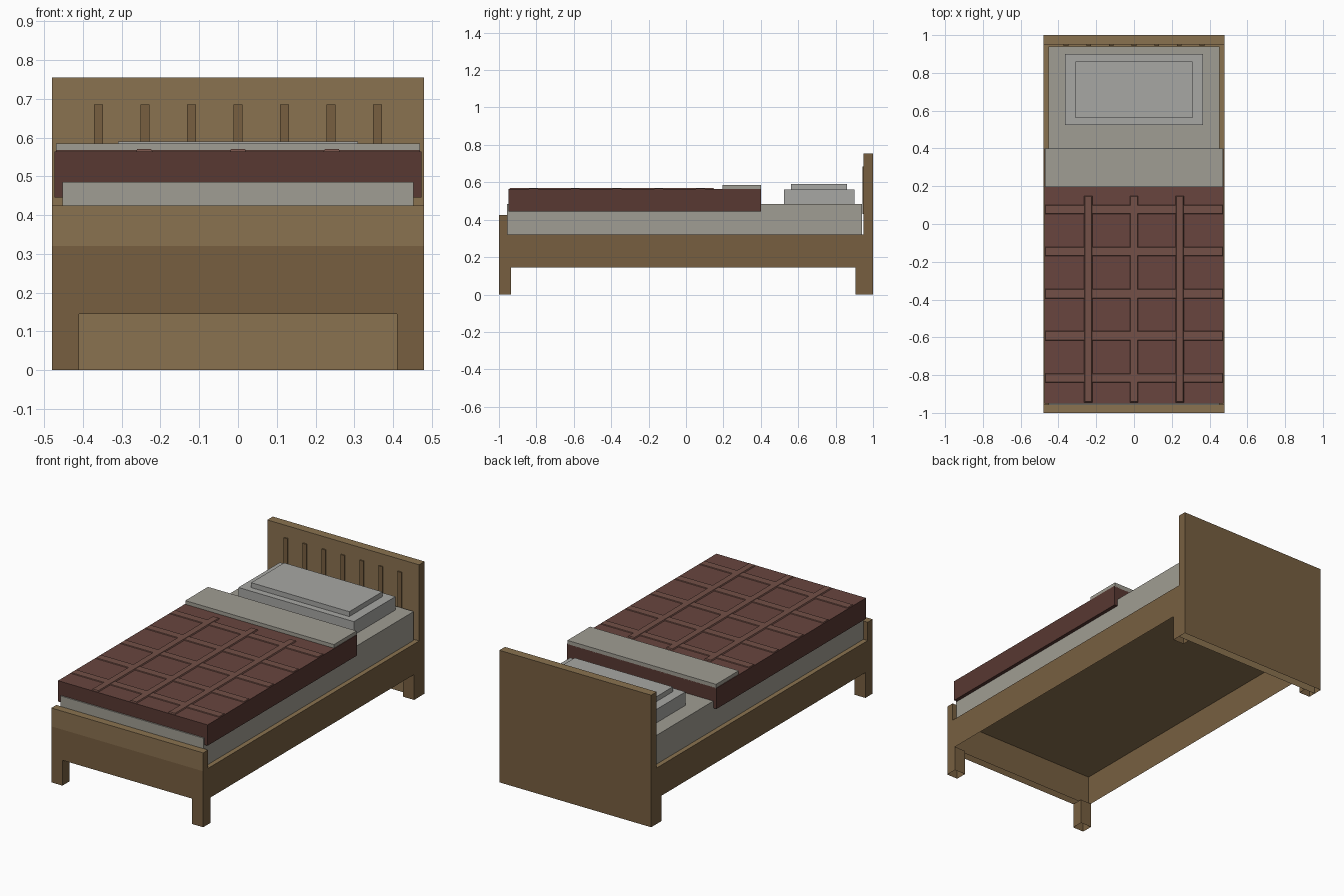
import bpy, bmesh

if "Cube" in bpy.data.objects:
    bpy.data.objects.remove(bpy.data.objects["Cube"])


def material(name, hex_code):
    def linear(v):
        return v / 12.92 if v <= 0.04045 else ((v + 0.055) / 1.055) ** 2.4
    m = bpy.data.materials.new(name)
    rgb = [linear(int(hex_code[i:i + 2], 16) / 255) for i in (0, 2, 4)]
    m.diffuse_color = (*rgb, 1)
    m.use_nodes = True
    m.node_tree.nodes["Principled BSDF"].inputs["Base Color"].default_value = m.diffuse_color
    return m


DARK = material("dark_wood", "775F40")
LIGHT = material("light_wood", "8A7250")
SHEET = material("sheet", "A09D93")
PILLOW = material("pillow_cloth", "A7A7A4")
RED = material("blanket_side", "583832")
RED_TOP = material("blanket_top", "68453E")
STRIPE = material("blanket_stripe", "735047")


def box(name, x, y, z, mat, accent=None, accent_sides=(), open_sides=(), taper=0.0):
    """Box from (min, max) ranges; sides are '+z', '-y' etc."""
    bm = bmesh.new()
    bmesh.ops.create_cube(bm, size=1)
    sides = {}
    for f in bm.faces:
        axis = max(range(3), key=lambda i: abs(f.normal[i]))
        sides[("+" if f.normal[axis] > 0 else "-") + "xyz"[axis]] = f
    for v in bm.verts:
        inset = taper if v.co.z > 0 else 0
        for i, (lo, hi) in enumerate((x, y, z)):
            t = inset if i < 2 else 0
            v.co[i] = hi - t if v.co[i] > 0 else lo + t
    for s in accent_sides:
        sides[s].material_index = 1
    bmesh.ops.delete(bm, geom=[sides[s] for s in open_sides], context='FACES_ONLY')
    me = bpy.data.meshes.new(name)
    bm.to_mesh(me)
    bm.free()
    me.materials.append(mat)
    if accent:
        me.materials.append(accent)
    ob = bpy.data.objects.new(name, me)
    bpy.context.collection.objects.link(ob)
    return ob


W = (-0.48, 0.48)

# Wooden frame, open underneath
box("bed_frame", W, (-0.955, 0.95), (0.145, 0.32), DARK, LIGHT, ["+z"], ["-z"])
box("footboard_lower", W, (-1, -0.955), (0.145, 0.32), DARK, None, [], ["-z", "+z"])
box("footboard_upper", W, (-1, -0.955), (0.32, 0.425), DARK, LIGHT, ["-y", "+z"], ["-z"])
box("headboard", W, (0.95, 1), (0, 0.755), DARK, LIGHT, ["-y", "+z"], ["-z"])

# Legs
for side, x in (("left", (-0.48, -0.41)), ("right", (0.41, 0.48))):
    box("front_leg_" + side, x, (-1, -0.935), (0, 0.145), DARK, open_sides=["-z", "+z"])
    box("back_leg_" + side, x, (0.905, 0.95), (0, 0.145), DARK, open_sides=["-z", "+z"])

# Headboard slats
for i in range(7):
    cx = (i - 3) * 0.12
    box(f"headboard_slat_{i + 1}", (cx - 0.012, cx + 0.012), (0.943, 0.951), (0.43, 0.685), DARK)

# Bedding
box("mattress", (-0.453, 0.453), (-0.957, 0.94), (0.32, 0.485), SHEET, open_sides=["-z"])
box("blanket", (-0.473, 0.473), (-0.95, 0.4), (0.445, 0.564), RED, RED_TOP, ["+z"])
box("folded_sheet", (-0.47, 0.47), (0.195, 0.4), (0.56, 0.585), SHEET)
box("lower_pillow", (-0.365, 0.365), (0.525, 0.9), (0.485, 0.562), PILLOW)
box("upper_pillow", (-0.31, 0.31), (0.562, 0.86), (0.562, 0.59), PILLOW)

# Raised blanket stripes
for i in range(3):
    cx = (i - 1) * 0.242
    box(f"long_stripe_{i + 1}", (cx - 0.022, cx + 0.022), (-0.945, 0.15), (0.563, 0.570),
        STRIPE, taper=0.004)
for i in range(5):
    cy = 0.077 - i * 0.223
    box(f"cross_stripe_{i + 1}", (-0.471, 0.471), (cy - 0.025, cy + 0.025), (0.563, 0.568),
        STRIPE, taper=0.003)
